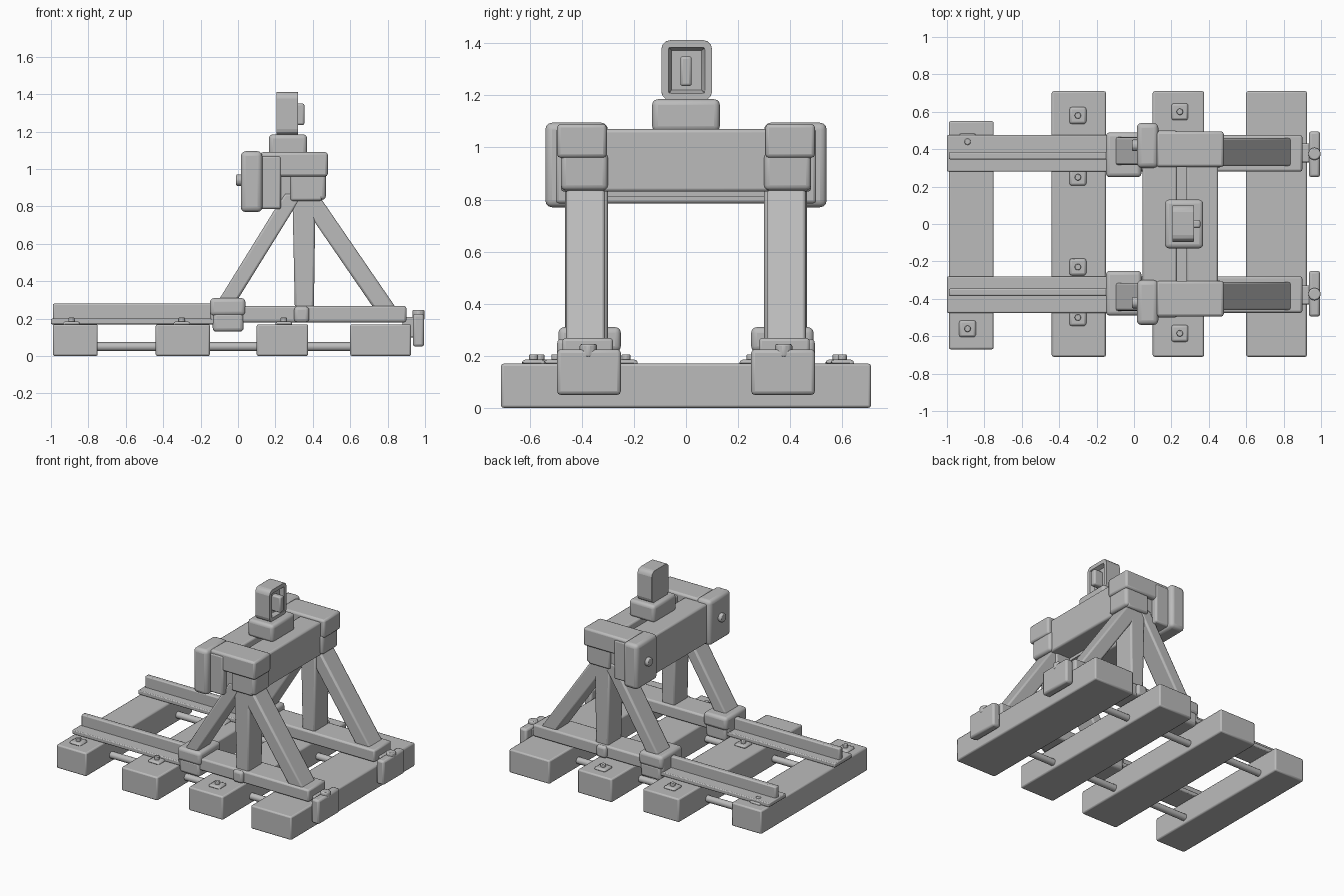
import bpy, math
from mathutils import Vector

if "Cube" in bpy.data.objects:
    bpy.data.objects.remove(bpy.data.objects["Cube"])

steel = bpy.data.materials.new("grey_steel")
steel.diffuse_color = (0.5, 0.5, 0.5, 1)
steel.use_nodes = True
steel.node_tree.nodes["Principled BSDF"].inputs["Base Color"].default_value = steel.diffuse_color


def finish(ob, name, bevel=0.0, segments=2):
    ob.name = name
    ob.data.materials.clear()
    ob.data.materials.append(steel)
    if bevel:
        m = ob.modifiers.new("Bevel", 'BEVEL')
        m.width, m.segments, m.limit_method = bevel, segments, 'ANGLE'
    bpy.ops.object.select_all(action='DESELECT')
    ob.select_set(True)
    bpy.context.view_layer.objects.active = ob
    bpy.ops.object.shade_smooth_by_angle(angle=math.radians(40))
    return ob


def mesh(name, verts, faces, bevel=0.0, segments=2):
    me = bpy.data.meshes.new(name)
    me.from_pydata(verts, [], faces)
    ob = bpy.data.objects.new(name, me)
    bpy.context.collection.objects.link(ob)
    return finish(ob, name, bevel, segments)


BOX = [(0, 1, 3, 2), (4, 6, 7, 5), (0, 4, 5, 1), (2, 3, 7, 6), (0, 2, 6, 4), (1, 5, 7, 3)]


def box(name, x, y, z, bevel=0.01, segments=2):
    y = sorted(y)
    return mesh(name, [(a, b, c) for a in x for b in y for c in z], BOX, bevel, segments)


def cylinder(name, loc, r, depth, axis='Z', sides=12, bevel=0.0):
    rot = {'X': (0, math.pi / 2, 0), 'Y': (math.pi / 2, 0, 0), 'Z': (0, 0, 0)}[axis]
    bpy.ops.mesh.primitive_cylinder_add(vertices=sides, radius=r, depth=depth,
                                        location=loc, rotation=rot)
    return finish(bpy.context.object, name, bevel)


def slanted_beam(name, bottom, top, z, y, bevel=0.012):
    """Beam with x range `bottom` at z[0] and x range `top` at z[1]."""
    y = sorted(y)
    verts = [((bottom, top)[k][i], b, z[k]) for i in (0, 1) for b in y for k in (0, 1)]
    return mesh(name, verts, BOX, bevel)


# Sleepers
ties = [(-0.99, -0.75, -0.67, 0.55), (-0.44, -0.15, -0.71, 0.71),
        (0.10, 0.375, -0.71, 0.71), (0.60, 0.925, -0.71, 0.71)]
for x0, x1, y0, y1 in ties:
    box("sleeper", (x0, x1), (y0, y1), (0.0, 0.17), 0.01)

# Sleeper bolts on square washers
for x, y in [(-0.89, 0.44), (-0.89, -0.56), (-0.3, 0.58), (-0.3, 0.25),
             (-0.3, -0.23), (-0.3, -0.5), (0.245, 0.6), (0.245, -0.585)]:
    box("washer", (x - 0.045, x + 0.045), (y - 0.045, y + 0.045), (0.16, 0.185), 0.015)
    cylinder("sleeper_bolt", (x, y, 0.19), 0.018, 0.03, sides=8, bevel=0.004)

for s in (-1, 1):
    def sy(a, b):
        return (s * a, s * b)

    # Rail: flange with upright web, then the solid bed carrying the frame
    box("rail_flange", (-1.0, 0.0), sy(0.28, 0.475), (0.17, 0.20), 0.006)
    box("rail_web", (-0.99, 0.0), sy(0.345, 0.385), (0.19, 0.28), 0.008)
    box("frame_bed", (-0.15, 0.90), sy(0.28, 0.475), (0.18, 0.268), 0.012)
    # Tie rod linking the sleepers
    cylinder("tie_rod", (-0.08, s * 0.38, 0.05), 0.024, 1.4, 'X')

    # Upright and two sloping braces
    slanted_beam("upright", (0.305, 0.405), (0.29, 0.415), (0.2, 0.9), sy(0.30, 0.46))
    slanted_beam("front_brace", (-0.14, -0.04), (0.25, 0.35), (0.24, 0.87), sy(0.315, 0.465))
    slanted_beam("rear_brace", (0.73, 0.85), (0.325, 0.445), (0.25, 0.84), sy(0.31, 0.46))

    # Clamp at the front brace foot
    box("clamp_collar", (-0.15, 0.04), sy(0.25, 0.49), (0.215, 0.31), 0.022, 3)
    box("clamp_base", (-0.135, 0.03), sy(0.265, 0.485), (0.13, 0.235), 0.02, 3)
    # Small outer lug at the upright foot
    box("upright_lug", (0.30, 0.38), sy(0.43, 0.495), (0.18, 0.265), 0.018, 3)

    # Caps joining upright and beams
    box("cap_sleeve", (0.285, 0.47), sy(0.30, 0.48), (0.835, 0.98), 0.02, 3)
    box("cap_top", (0.12, 0.48), sy(0.305, 0.495), (0.96, 1.09), 0.014)
    # Buffer plate with its bolt
    box("buffer_plate", (0.015, 0.13), sy(0.30, 0.54), (0.77, 1.095), 0.026, 3)
    cylinder("buffer_bolt", (0.01, s * 0.42, 0.94), 0.032, 0.04, 'X', 10, 0.006)

    # Rail end stop with its lug
    box("end_stop", (0.935, 0.995), sy(0.25, 0.495), (0.05, 0.225), 0.014)
    cylinder("end_stop_lug", (0.965, s * 0.375, 0.22), 0.035, 0.05, 'Z', 8, 0.008)
    box("end_stop_link", (0.88, 0.95), sy(0.33, 0.43), (0.10, 0.21), 0.008)

# Twin cross beams
box("front_cross_beam", (0.045, 0.23), (-0.50, 0.50), (0.785, 1.07), 0.012)
box("rear_cross_beam", (0.28, 0.45), (-0.48, 0.48), (0.83, 1.07), 0.012)
box("beam_spacer", (0.20, 0.30), (-0.46, 0.46), (0.81, 0.97), 0.0)

# Lamp base, tapering slightly upward
box("lamp_base", (0.165, 0.37), (-0.13, 0.13), (1.06, 1.185), 0.022, 3)
# Lamp housing with a recessed face
lamp = box("lamp_housing", (0.205, 0.32), (-0.095, 0.10), (1.18, 1.412), 0.0)
lamp.modifiers.clear()
import bmesh
bm = bmesh.new()
bm.from_mesh(lamp.data)
corner = [e for e in bm.edges
          if abs((e.verts[0].co - e.verts[1].co).x) > 0.05]
bmesh.ops.bevel(bm, geom=corner, offset=0.035, segments=3, affect='EDGES', profile=0.5)
face = max(bm.faces, key=lambda f: f.calc_center_median().x)
bmesh.ops.inset_individual(bm, faces=[face], thickness=0.028)
bmesh.ops.inset_individual(bm, faces=[face], thickness=0.012)
bmesh.ops.translate(bm, verts=list(face.verts), vec=Vector((-0.03, 0, 0)))
bmesh.ops.recalc_face_normals(bm, faces=bm.faces)
bm.to_mesh(lamp.data)
bm.free()
finish(lamp, "lamp_housing", 0.006)
# Narrow lens block
box("lamp_lens", (0.28, 0.355), (-0.022, 0.022), (1.235, 1.35), 0.01)
